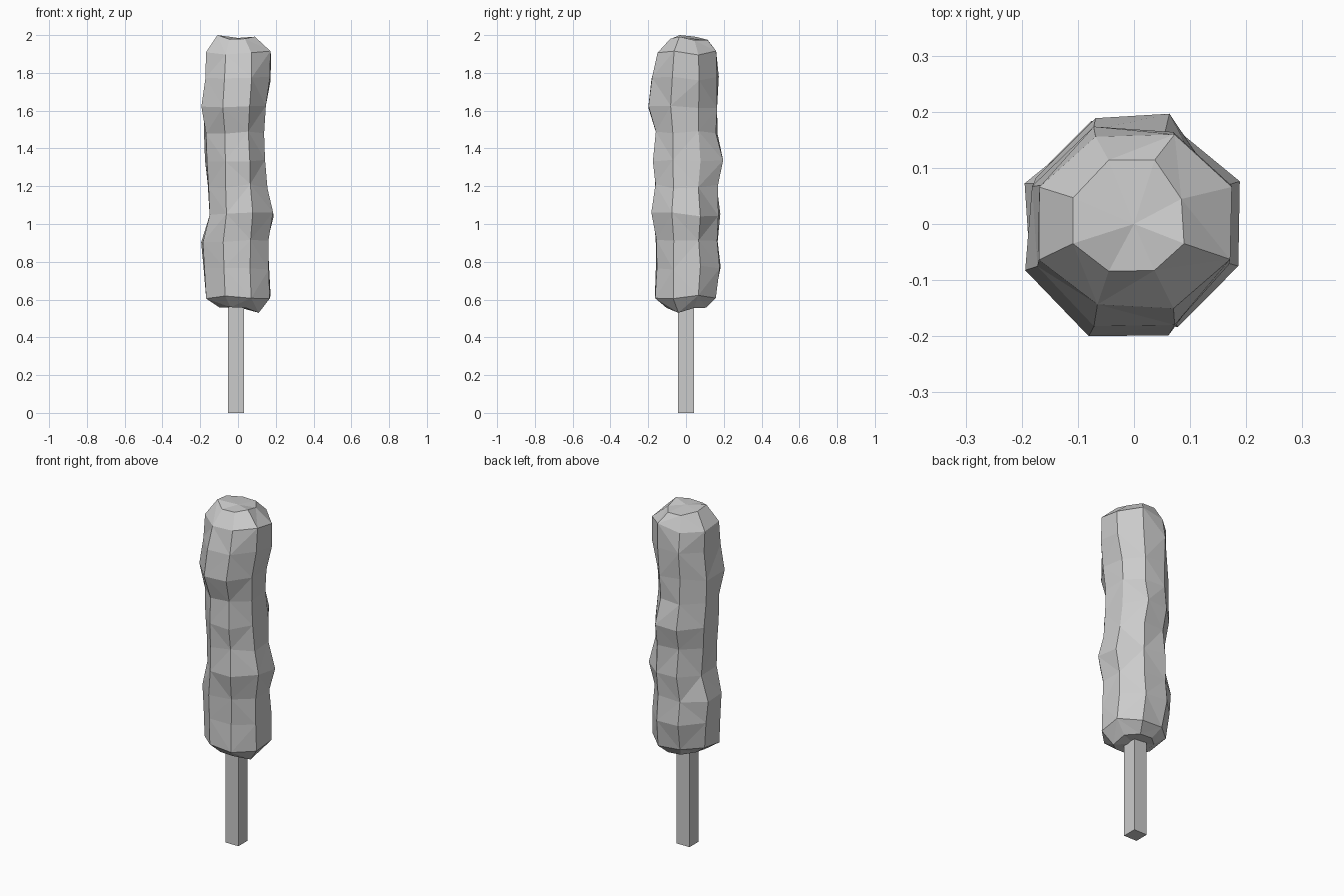
import bpy, bmesh, math, random

if "Cube" in bpy.data.objects:
    bpy.data.objects.remove(bpy.data.objects["Cube"])

random.seed(4)


def finish(bm, name):
    bmesh.ops.recalc_face_normals(bm, faces=bm.faces)
    mesh = bpy.data.meshes.new(name)
    bm.to_mesh(mesh)
    bm.free()
    obj = bpy.data.objects.new(name, mesh)
    bpy.context.collection.objects.link(obj)
    return obj


# Lumpy batter: height, then extent to the left, right, front and back
RINGS = [
    (0.565, 0.10, 0.11, 0.11, 0.11),
    (0.615, 0.17, 0.175, 0.17, 0.16),
    (0.77, 0.185, 0.165, 0.165, 0.185),
    (0.91, 0.195, 0.17, 0.165, 0.175),
    (1.05, 0.16, 0.19, 0.185, 0.185),
    (1.20, 0.165, 0.165, 0.17, 0.17),
    (1.34, 0.175, 0.155, 0.18, 0.20),
    (1.48, 0.18, 0.14, 0.17, 0.17),
    (1.62, 0.195, 0.15, 0.20, 0.175),
    (1.77, 0.175, 0.18, 0.185, 0.175),
    (1.905, 0.17, 0.175, 0.155, 0.16),
    (1.985, 0.11, 0.09, 0.085, 0.115),
]
SIDES = 8
bm = bmesh.new()
rows = []
for z, left, right, front, back in RINGS:
    row = []
    for k in range(SIDES):
        a = math.radians(22.5 + 45 * k)
        grow = random.uniform(0.92, 1.0) / math.cos(math.radians(22.5))
        c, s = math.cos(a) * grow, math.sin(a) * grow
        row.append(bm.verts.new((c * (right if c > 0 else left),
                                 s * (back if s > 0 else front),
                                 z + random.uniform(-0.012, 0.012))))
    rows.append(row)

# Drooping drip under the batter and the high point of the crown
rows[0][7].co = (0.11, -0.04, 0.53)
rows[-1][4].co.z = 2.0

# Triangulated sides with alternating diagonals
for i in range(len(rows) - 1):
    for k in range(SIDES):
        n = (k + 1) % SIDES
        a, b, c, d = rows[i][k], rows[i][n], rows[i + 1][n], rows[i + 1][k]
        tris = [(a, b, c), (a, c, d)] if (i + k) % 2 else [(a, b, d), (b, c, d)]
        for t in tris:
            bm.faces.new(t)

# Caps
for row, z in ((rows[0], 0.56), (rows[-1], 1.985)):
    hub = bm.verts.new((0, 0, z))
    for k in range(SIDES):
        bm.faces.new((row[k], row[(k + 1) % SIDES], hub))
finish(bm, "batter")

# Square wooden stick
bm = bmesh.new()
bmesh.ops.create_cube(bm, size=1)
bmesh.ops.scale(bm, vec=(0.085, 0.085, 0.62), verts=bm.verts)
bmesh.ops.translate(bm, vec=(-0.01, 0, 0.31), verts=bm.verts)
finish(bm, "stick")
